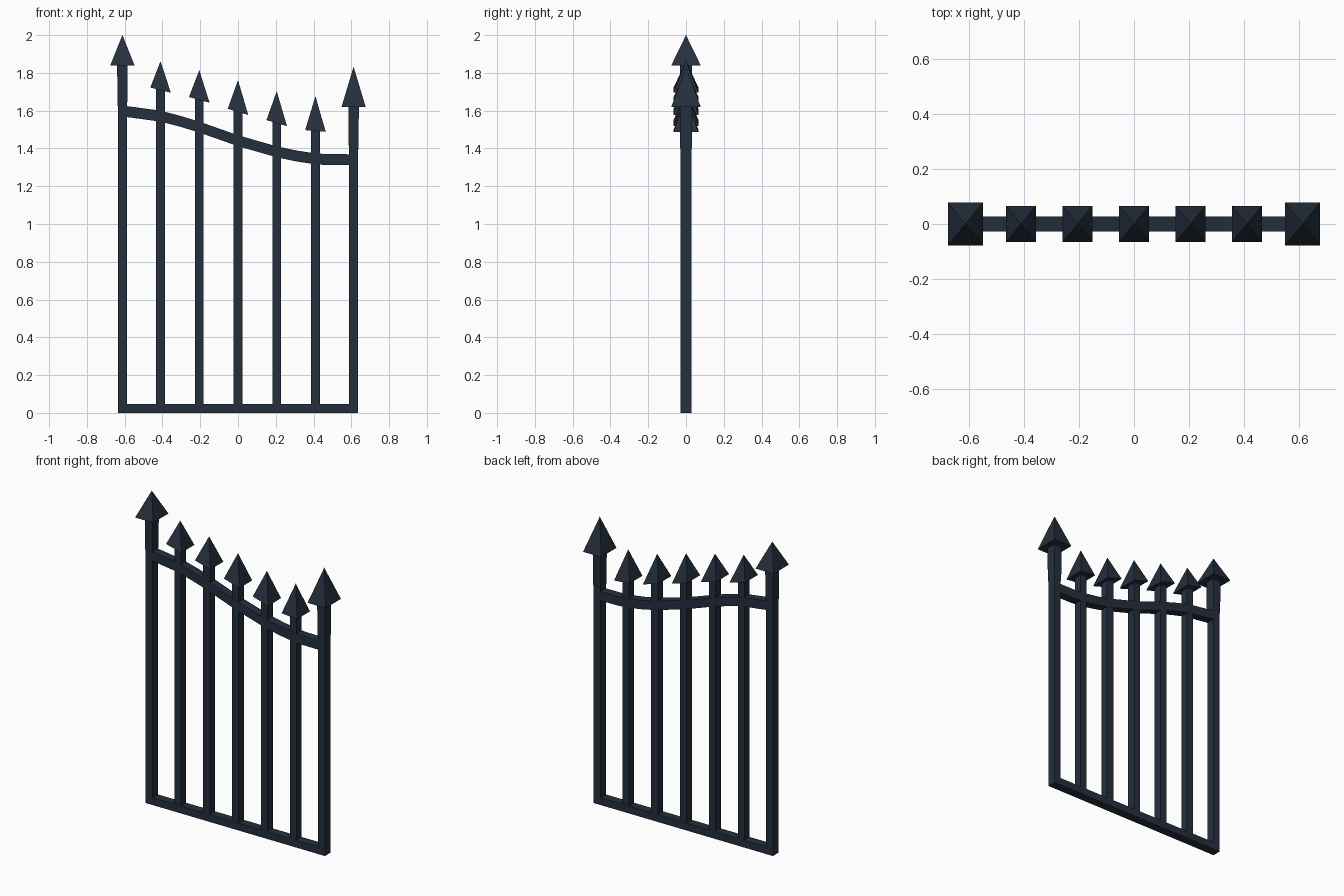
import bpy, bmesh

if "Cube" in bpy.data.objects:
    bpy.data.objects.remove(bpy.data.objects["Cube"])

iron = bpy.data.materials.new("dark navy iron")
iron.diffuse_color = (0.018, 0.028, 0.046, 1)
iron.use_nodes = True
iron.node_tree.nodes["Principled BSDF"].inputs["Base Color"].default_value = iron.diffuse_color


def make(name, bm):
    bmesh.ops.recalc_face_normals(bm, faces=bm.faces)
    me = bpy.data.meshes.new(name)
    bm.to_mesh(me)
    bm.free()
    me.materials.append(iron)
    ob = bpy.data.objects.new(name, me)
    bpy.context.collection.objects.link(ob)
    return ob


def loft(name, rings):
    """Skin a row of four-point rings into a closed bar."""
    bm = bmesh.new()
    rs = [[bm.verts.new(p) for p in r] for r in rings]
    for a, b in zip(rs, rs[1:]):
        for i in range(4):
            j = (i + 1) % 4
            bm.faces.new((a[i], a[j], b[j], b[i]))
    bm.faces.new(rs[0])
    bm.faces.new(rs[-1])
    return make(name, bm)


def upright(name, x, sections):
    """Vertical square bar; sections are (z, half width, half depth)."""
    loft(name, [[(x - w, -d, z), (x + w, -d, z), (x + w, d, z), (x - w, d, z)]
                for z, w, d in sections])


def rail(name, pts, half_h, half_d):
    """Horizontal bar following (x, z) points."""
    loft(name, [[(x, -half_d, z - half_h), (x, half_d, z - half_h),
                 (x, half_d, z + half_h), (x, -half_d, z + half_h)]
                for x, z in pts])


def spear(name, x, w, d, z_left, z_right, z_tip):
    """Four-sided point whose base leans with the top rail."""
    bm = bmesh.new()
    base = [bm.verts.new(p) for p in ((x - w, -d, z_left), (x + w, -d, z_right),
                                      (x + w, d, z_right), (x - w, d, z_left))]
    tip = bm.verts.new((x, 0, z_tip))
    bm.faces.new(base)
    for i in range(4):
        bm.faces.new((base[i], base[(i + 1) % 4], tip))
    make(name, bm)


# end posts, flaring a little above the rail, with big points
for side, x, rail_z, base_z, tip_z in (("left", -0.612, 1.62, 1.84, 2.0),
                                       ("right", 0.612, 1.39, 1.62, 1.833)):
    upright(side + "_post", x, [(0, 0.024, 0.028), (rail_z, 0.024, 0.028),
                                (rail_z + 0.01, 0.0255, 0.0305),
                                (base_z + 0.005, 0.028, 0.032)])
    spear(side + "_post_point", x, 0.064, 0.078, base_z, base_z, tip_z)

# inner pickets with leaning points
pickets = ((-0.41, 1.722, 1.695, 1.862), (-0.205, 1.672, 1.642, 1.815),
           (0.0, 1.61, 1.577, 1.762), (0.205, 1.55, 1.518, 1.703),
           (0.41, 1.497, 1.488, 1.677))
for n, (x, zl, zr, zt) in enumerate(pickets, 1):
    upright(f"picket_{n}", x, [(0.01, 0.0235, 0.0265), (zl, 0.0235, 0.0265)])
    spear(f"picket_point_{n}", x, 0.0545, 0.066, zl, zr, zt)

# bottom rail and sweeping top rail
rail("bottom_rail", [(-0.61, 0.0235), (0.61, 0.0235)], 0.0235, 0.0275)
rail("top_rail", [(-0.615, 1.597), (-0.58, 1.594), (-0.41, 1.571), (-0.31, 1.545),
                  (-0.205, 1.513), (0, 1.441), (0.205, 1.382), (0.31, 1.36),
                  (0.41, 1.345), (0.47, 1.341), (0.615, 1.340)], 0.029, 0.0275)
